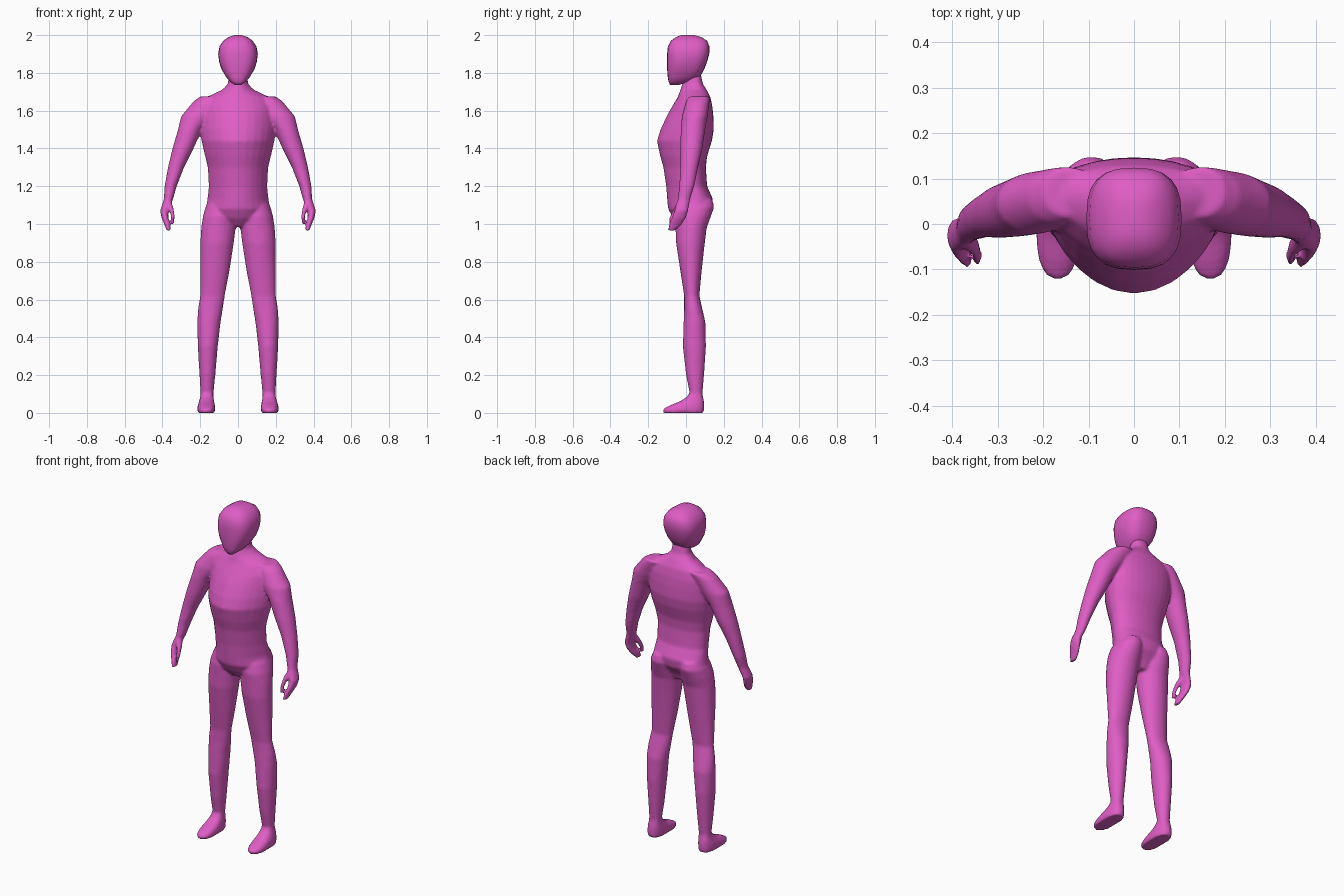
import bpy, bmesh, math

pink = bpy.data.materials.new("pink")
pink.diffuse_color = (0.74, 0.11, 0.56, 1)


def power(v, e):
    return math.copysign(abs(v) ** e, v)


def loft(bm, rings, side=1, sides=20, ex=1.0, ef=1.0, eb=1.0, mid=0.5):
    """Skin horizontal rings (z, x0, x1, front y, back y) into a closed tube."""
    part = bmesh.new()
    loops = []
    for z, x0, x1, yf, yb in rings:
        cx, rx, ym = (x0 + x1) / 2, (x1 - x0) / 2, yf + (yb - yf) * mid
        loop = []
        for i in range(sides):
            a = 2 * math.pi * i / sides
            s = math.sin(a)
            y = ym + (yb - ym) * abs(s) ** eb if s > 0 else ym - (ym - yf) * abs(s) ** ef
            loop.append(part.verts.new((side * (cx + rx * power(math.cos(a), ex)), y, z)))
        loops.append(loop)
    for a, b in zip(loops, loops[1:]):
        for i in range(sides):
            j = (i + 1) % sides
            part.faces.new((a[i], a[j], b[j], b[i]))
    part.faces.new(loops[0])
    part.faces.new(loops[-1])
    bmesh.ops.recalc_face_normals(part, faces=part.faces)
    tmp = bpy.data.meshes.new("tmp")
    part.to_mesh(tmp)
    part.free()
    bm.from_mesh(tmp)
    bpy.data.meshes.remove(tmp)


def make_object(name, bm):
    me = bpy.data.meshes.new(name)
    bm.to_mesh(me)
    bm.free()
    me.materials.append(pink)
    me.shade_smooth()
    ob = bpy.data.objects.new(name, me)
    bpy.context.collection.objects.link(ob)
    return ob


# Torso and neck: z, half width, front, back
torso = [
    (0.985, 0.05, -0.03, 0.08), (1.03, 0.14, -0.068, 0.10), (1.08, 0.172, -0.095, 0.135),
    (1.13, 0.162, -0.10, 0.143), (1.20, 0.155, -0.105, 0.112), (1.30, 0.16, -0.12, 0.105),
    (1.36, 0.175, -0.137, 0.112), (1.44, 0.193, -0.154, 0.137), (1.50, 0.20, -0.135, 0.147),
    (1.57, 0.20, -0.103, 0.145), (1.62, 0.20, -0.075, 0.14), (1.67, 0.17, -0.045, 0.13),
    (1.71, 0.085, -0.03, 0.11), (1.74, 0.055, -0.02, 0.09), (1.81, 0.045, -0.01, 0.075),
]
# Leg running down into the foot
leg = [
    (1.13, 0.03, 0.15, -0.03, 0.14), (1.09, 0.016, 0.172, -0.05, 0.15),
    (1.04, 0.012, 0.186, -0.06, 0.132), (0.98, 0.012, 0.195, -0.056, 0.11),
    (0.90, 0.022, 0.20, -0.053, 0.10), (0.75, 0.045, 0.20, -0.03, 0.083),
    (0.62, 0.07, 0.20, -0.01, 0.071), (0.55, 0.08, 0.212, -0.01, 0.087),
    (0.48, 0.092, 0.216, -0.013, 0.103), (0.35, 0.107, 0.213, -0.017, 0.106),
    (0.20, 0.12, 0.204, 0.0, 0.096), (0.10, 0.13, 0.198, 0.02, 0.087),
]
foot = [
    (0.11, 0.132, 0.196, 0.022, 0.085), (0.085, 0.13, 0.20, 0.005, 0.09),
    (0.06, 0.126, 0.207, -0.035, 0.096), (0.04, 0.122, 0.213, -0.085, 0.097),
    (0.02, 0.12, 0.216, -0.123, 0.097), (0.0, 0.122, 0.214, -0.12, 0.094),
]
# Shoulder, arm and hand
arm = [
    (1.675, 0.08, 0.20, 0.015, 0.128), (1.65, 0.09, 0.235, 0.0, 0.125),
    (1.57, 0.13, 0.302, -0.022, 0.115), (1.50, 0.19, 0.318, -0.028, 0.102),
    (1.40, 0.235, 0.347, -0.031, 0.087), (1.30, 0.285, 0.371, -0.03, 0.064),
    (1.20, 0.324, 0.389, -0.036, 0.044), (1.13, 0.344, 0.393, -0.045, 0.022),
    (1.07, 0.370, 0.413, -0.062, 0.012), (1.03, 0.368, 0.404, -0.078, 0.0),
    (1.0, 0.360, 0.391, -0.091, -0.02), (0.965, 0.355, 0.378, -0.098, -0.055),
]
thumb = [
    (1.12, 0.352, 0.385, -0.045, 0.0), (1.09, 0.342, 0.374, -0.063, -0.02),
    (1.06, 0.336, 0.359, -0.077, -0.042), (1.03, 0.335, 0.354, -0.090, -0.058),
    (1.0, 0.337, 0.353, -0.093, -0.07),
]

body_bm = bmesh.new()
loft(body_bm, [(z, -w, w, f, b) for z, w, f, b in torso], sides=28, ef=1.45, eb=0.8, mid=0.6)
for s in (1, -1):
    loft(body_bm, leg, s)
    loft(body_bm, foot, s, ex=0.8, ef=0.8, eb=0.8)
    loft(body_bm, arm, s)
    loft(body_bm, thumb, s, sides=10)
body = make_object("body", body_bm)

# Fuse limbs and torso into one soft skin
fuse = body.modifiers.new("fuse", 'REMESH')
fuse.mode = 'VOXEL'
fuse.voxel_size = 0.008
fuse.use_smooth_shade = True
soft = body.modifiers.new("soften", 'SMOOTH')
soft.factor = 0.5
soft.iterations = 5

# Head: z, half width, front, back
head = [
    (1.737, 0.018, -0.085, -0.035), (1.755, 0.045, -0.093, 0.02), (1.78, 0.064, -0.097, 0.075),
    (1.82, 0.088, -0.10, 0.097), (1.86, 0.10, -0.101, 0.112), (1.90, 0.105, -0.10, 0.123),
    (1.94, 0.098, -0.096, 0.124), (1.97, 0.078, -0.08, 0.112), (1.99, 0.05, -0.052, 0.08),
    (2.0, 0.02, -0.025, 0.045),
]
head_bm = bmesh.new()
loft(head_bm, [(z, -w, w, f, b) for z, w, f, b in head], sides=24, ex=0.72, ef=0.75, eb=0.72)
make_object("head", head_bm)
